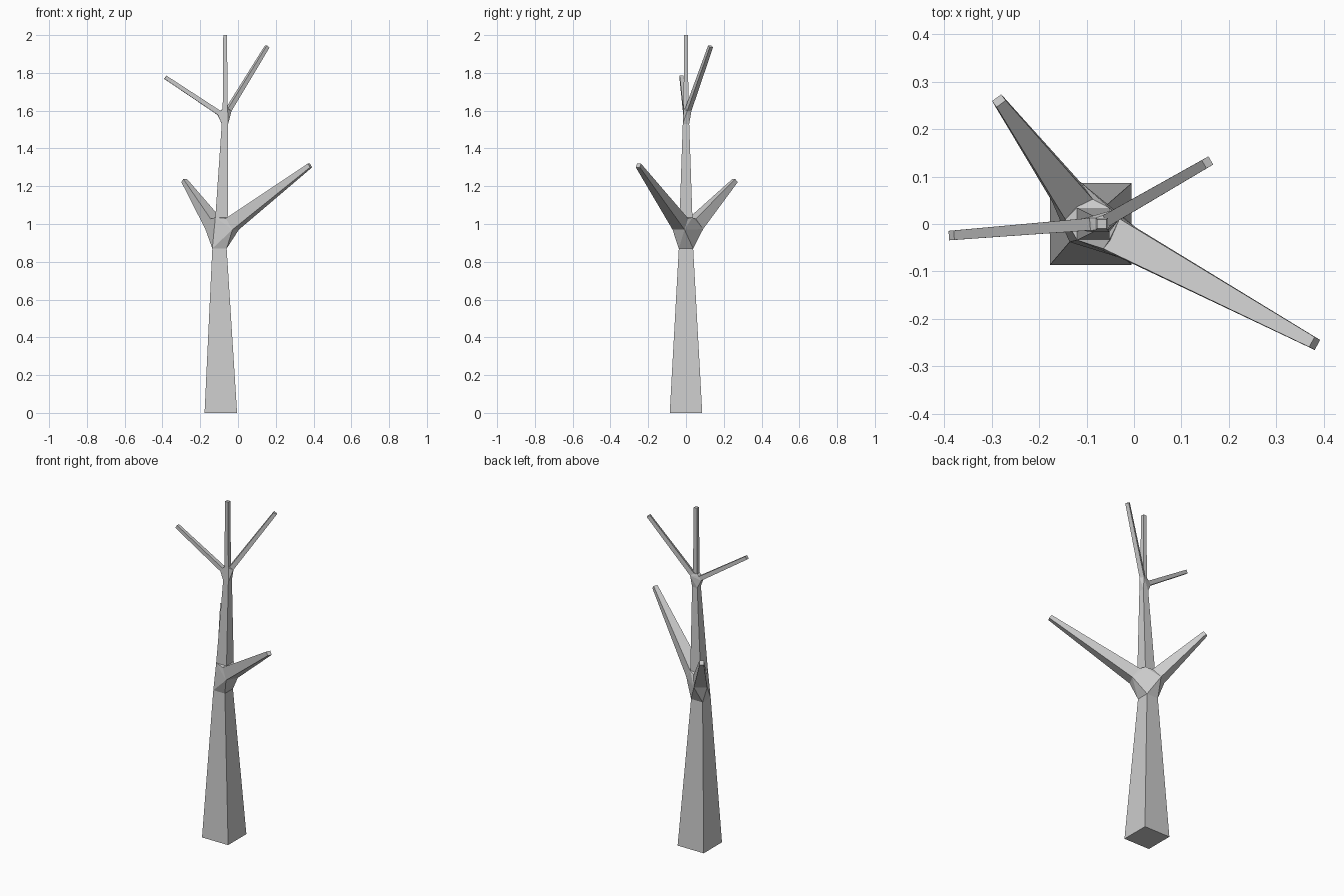
import bpy
import bmesh
from mathutils import Vector

if "Cube" in bpy.data.objects:
    bpy.data.objects.remove(bpy.data.objects["Cube"], do_unlink=True)

GREY = 0.6
bark = bpy.data.materials.new("bark_grey")
bark.use_nodes = True
bark.diffuse_color = (GREY, GREY, GREY, 1)
bark.node_tree.nodes["Principled BSDF"].inputs["Base Color"].default_value = (GREY, GREY, GREY, 1)


def ring(center, direction, half):
    """Square cross-section across a direction, with two level sides."""
    d = Vector(direction).normalized()
    u = Vector((1, 0, 0)) if abs(d.z) > 0.98 else Vector((0, 0, 1)).cross(d).normalized()
    w = d.cross(u)
    c = Vector(center)
    return [c + half * (u * a + w * b) for a, b in ((-1, -1), (1, -1), (1, 1), (-1, 1))]


def finish(name, bm):
    bmesh.ops.recalc_face_normals(bm, faces=bm.faces)
    mesh = bpy.data.meshes.new(name)
    bm.to_mesh(mesh)
    bm.free()
    mesh.materials.append(bark)
    obj = bpy.data.objects.new(name, mesh)
    bpy.context.collection.objects.link(obj)


def limb(name, start, end):
    """Tapered four-sided limb between two rings."""
    bm = bmesh.new()
    a = [bm.verts.new(p) for p in start]
    b = [bm.verts.new(p) for p in end]
    for i in range(4):
        j = (i + 1) % 4
        bm.faces.new((a[i], a[j], b[j], b[i]))
    bm.faces.new(b)
    if name == "trunk":
        bm.faces.new(a[::-1])
    finish(name, bm)


def fork(name, rings):
    """Faceted joint wrapped around the limb ends."""
    bm = bmesh.new()
    verts = [bm.verts.new(p) for r in rings for p in r]
    bmesh.ops.convex_hull(bm, input=verts)
    finish(name, bm)


def branch(name, start, tip, half_start, half_tip):
    """Angled branch; returns its base ring."""
    d = Vector(tip) - Vector(start)
    base = ring(start, d, half_start)
    limb(name, base, ring(tip, d, half_tip))
    return base


UP = (0, 0, 1)

# Trunk sections
trunk_top = ring((-0.098, 0, 0.87), UP, 0.038)
limb("trunk", ring((-0.091, 0, 0), UP, 0.086), trunk_top)
upper_base = ring((-0.086, 0, 1.035), UP, 0.034)
upper_top = ring((-0.069, 0, 1.53), UP, 0.017)
limb("upper_trunk", upper_base, upper_top)
leader_base = ring((-0.068, 0, 1.61), UP, 0.013)
limb("top_shoot", leader_base, ring((-0.068, 0, 2), UP, 0.01))

# Lower branches and fork
large = branch("large_branch", (-0.03, -0.03, 1.0), (0.381, -0.252, 1.31), 0.036, 0.012)
small = branch("small_branch", (-0.13, 0.05, 1.0), (-0.285, 0.26, 1.23), 0.036, 0.012)
fork("lower_fork", (trunk_top, upper_base, large, small))

# Upper twigs and fork
right_twig = branch("right_twig", (-0.1, -0.001, 1.588), (-0.385, -0.024, 1.777), 0.013, 0.01)
left_twig = branch("left_twig", (-0.05, 0.012, 1.605), (0.155, 0.13, 1.94), 0.013, 0.01)
fork("upper_fork", (upper_top, leader_base, right_twig, left_twig))
